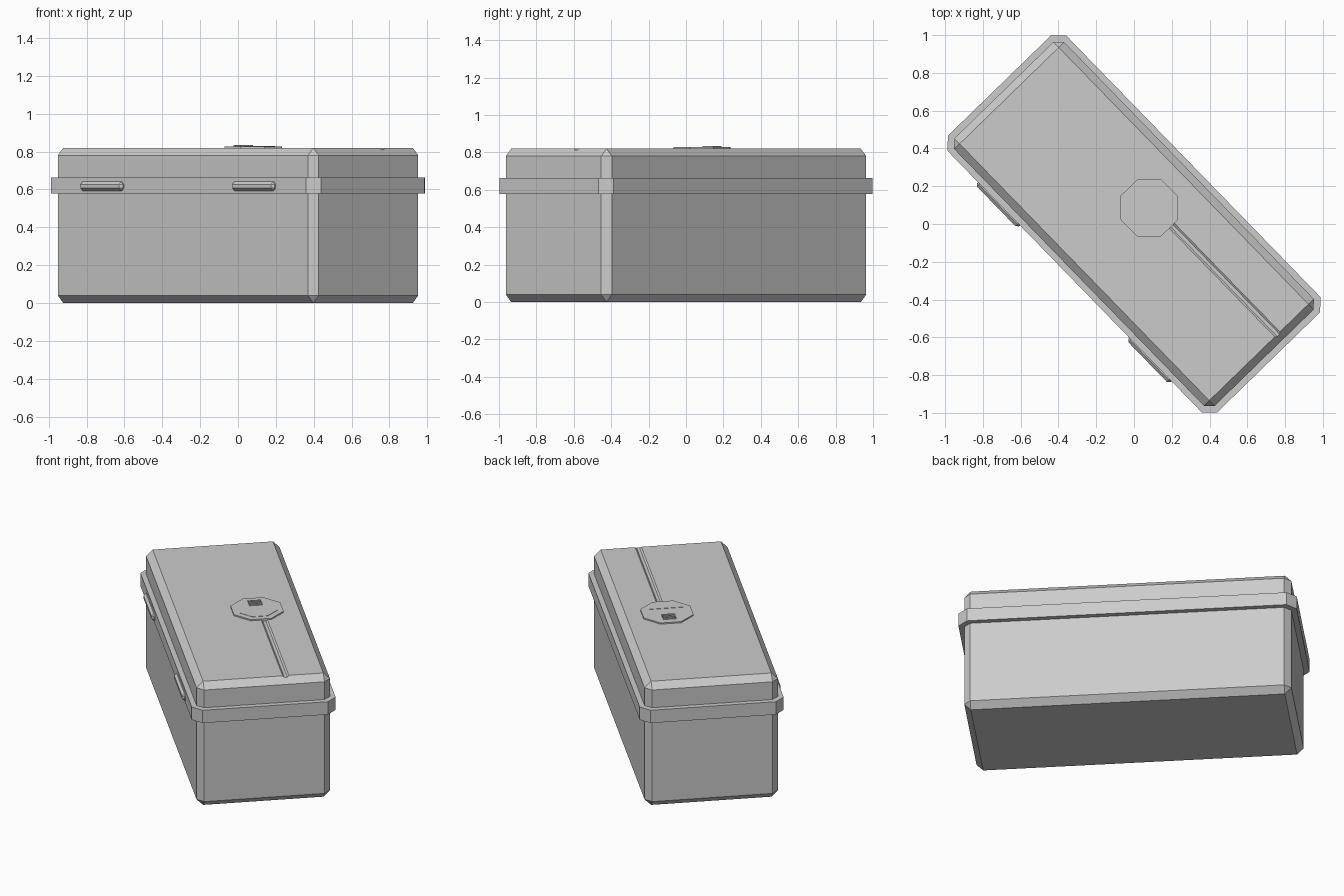
import bpy, bmesh, math
from mathutils import Matrix, Vector

if "Cube" in bpy.data.objects:
    bpy.data.objects.remove(bpy.data.objects["Cube"], do_unlink=True)

TURN = Matrix.Rotation(math.radians(-45.8), 4, 'Z')
TOP = 0.82

grey = bpy.data.materials.new("plain_grey")
grey.use_nodes = True
colour = (0.6, 0.6, 0.6, 1)
grey.diffuse_color = colour
grey.node_tree.nodes["Principled BSDF"].inputs["Base Color"].default_value = colour


def finish(name, bm):
    """Turn a bmesh into a flat-shaded object aligned with the box."""
    bmesh.ops.recalc_face_normals(bm, faces=bm.faces)
    mesh = bpy.data.meshes.new(name)
    bm.to_mesh(mesh)
    bm.free()
    mesh.materials.append(grey)
    obj = bpy.data.objects.new(name, mesh)
    obj.matrix_world = TURN
    bpy.context.collection.objects.link(obj)
    return obj


def block(name, centre, size, bevel=0.0, upright_only=False):
    bm = bmesh.new()
    bmesh.ops.create_cube(bm, size=1.0)
    bmesh.ops.scale(bm, vec=Vector(size), verts=bm.verts)
    bmesh.ops.translate(bm, vec=Vector(centre), verts=bm.verts)
    if bevel:
        edges = [e for e in bm.edges if not upright_only
                 or abs(e.verts[0].co.z - e.verts[1].co.z) > 0.01]
        bmesh.ops.bevel(bm, geom=edges, offset=bevel, segments=1,
                        profile=0.5, affect='EDGES')
    return finish(name, bm)


def prism(name, points, offset):
    """Extrude a flat outline along a vector."""
    bm = bmesh.new()
    face = bm.faces.new([bm.verts.new(p) for p in points])
    new = bmesh.ops.extrude_face_region(bm, geom=[face])["geom"]
    bmesh.ops.translate(bm, vec=Vector(offset),
                        verts=[v for v in new if isinstance(v, bmesh.types.BMVert)])
    return finish(name, bm)


# Chamfered box and the rim band around the lid joint
box = block("box_body", (0, 0, TOP / 2), (1.976, 0.812, TOP), bevel=0.04)
block("rim_band", (0, 0, 0.62), (2.044, 0.876, 0.085), bevel=0.057, upright_only=True)

# Two clasps on one long side
for side, label in ((-1, "rear"), (1, "front")):
    block(label + "_clasp", (0.575 * side, -0.436, 0.617), (0.32, 0.044, 0.048), bevel=0.014)

# Shallow groove running from the lid plate to the short end
section = [(0.1, 0.137 + y, TOP + z) for y, z in
           ((-0.024, 0.004), (-0.009, -0.008), (0.009, -0.008), (0.024, 0.004))]
cutter = prism("groove_cutter", section, (1.0, 0, 0))
cutter.hide_render = True
cutter.hide_viewport = True
cut = box.modifiers.new("groove", 'BOOLEAN')
cut.operation = 'DIFFERENCE'
cut.solver = 'EXACT'
cut.object = cutter

# Octagonal plate on the lid
CX, CY = -0.005, 0.117


def octagon(radius, z, steps):
    return [(CX + radius * math.cos(math.radians(22.5 + 45 * i) + math.radians(45)),
             CY + radius * math.sin(math.radians(22.5 + 45 * i) + math.radians(45)), z)
            for i in steps]


prism("lid_plate", octagon(0.164, TOP - 0.01, range(8)), (0, 0, 0.018))
# Half-octagon grip and small ribs on the plate
prism("half_grip", octagon(0.125, TOP + 0.005, (5, 6, 7, 8)) , (0, 0, 0.005))
for i in range(3):
    block("plate_rib_%d" % (i + 1), (CX - 0.1 + 0.025 * i, CY, TOP + 0.01),
          (0.014, 0.08, 0.01))
